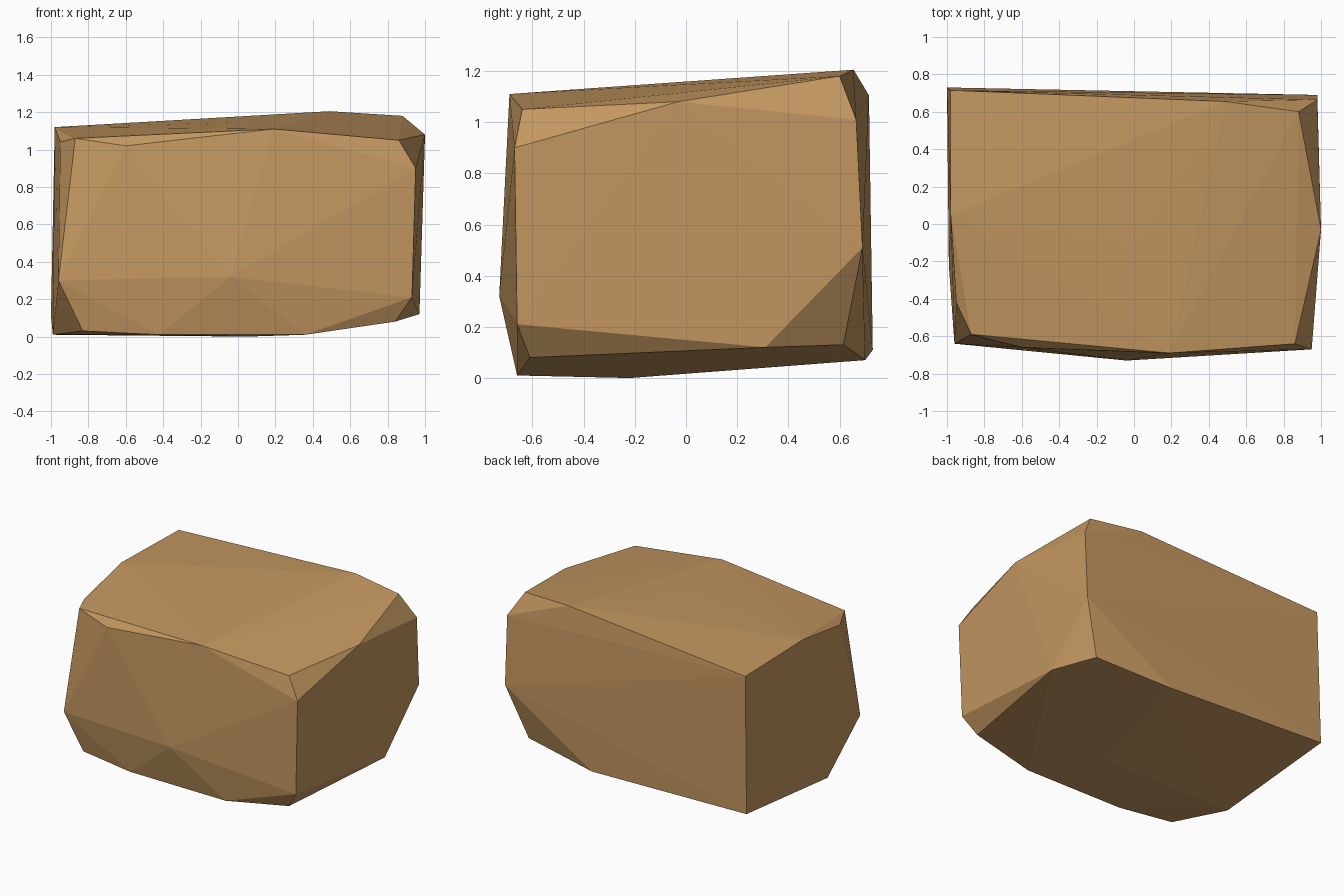
import bpy, bmesh

# Chipped corner points of the boulder, grouped by height band
top = [(-0.87, -0.59, 1.06), (-0.60, -0.66, 1.02), (0.19, -0.69, 1.11),
       (0.86, -0.64, 1.05), (0.95, -0.67, 0.90), (1.00, -0.03, 1.08),
       (0.88, 0.60, 1.18), (0.49, 0.655, 1.205), (0.98, 0.665, 1.01),
       (-0.98, 0.715, 1.105), (-0.98, 0.05, 1.12), (-0.95, -0.42, 1.04),
       (0.0, -0.10, 1.145)]
middle = [(-0.04, -0.73, 0.32), (-0.96, -0.64, 0.30), (0.93, -0.66, 0.21),
          (0.98, 0.69, 0.51)]
bottom = [(-0.83, -0.60, 0.03), (-0.42, -0.65, 0.01), (0.36, -0.66, 0.01),
          (0.84, -0.61, 0.08), (0.97, 0.31, 0.12), (0.84, 0.615, 0.13),
          (0.27, 0.70, 0.07), (-1.00, 0.73, 0.11), (-0.99, -0.22, 0.01),
          (0.05, -0.22, 0.0)]

# Boulder: convex shell around the points
bm = bmesh.new()
for p in top + middle + bottom:
    bm.verts.new(p)
res = bmesh.ops.convex_hull(bm, input=bm.verts[:])
unused = [v for v in bm.verts if not v.link_faces]
bmesh.ops.delete(bm, geom=unused, context='VERTS')
bmesh.ops.recalc_face_normals(bm, faces=bm.faces[:])
mesh = bpy.data.meshes.new("boulder")
bm.to_mesh(mesh)
bm.free()

# Sandy brown stone, flat shaded
stone = bpy.data.materials.new("sandy brown stone")
stone.diffuse_color = (0.55, 0.31, 0.117, 1)
mesh.materials.append(stone)
bpy.context.collection.objects.link(bpy.data.objects.new("boulder", mesh))
